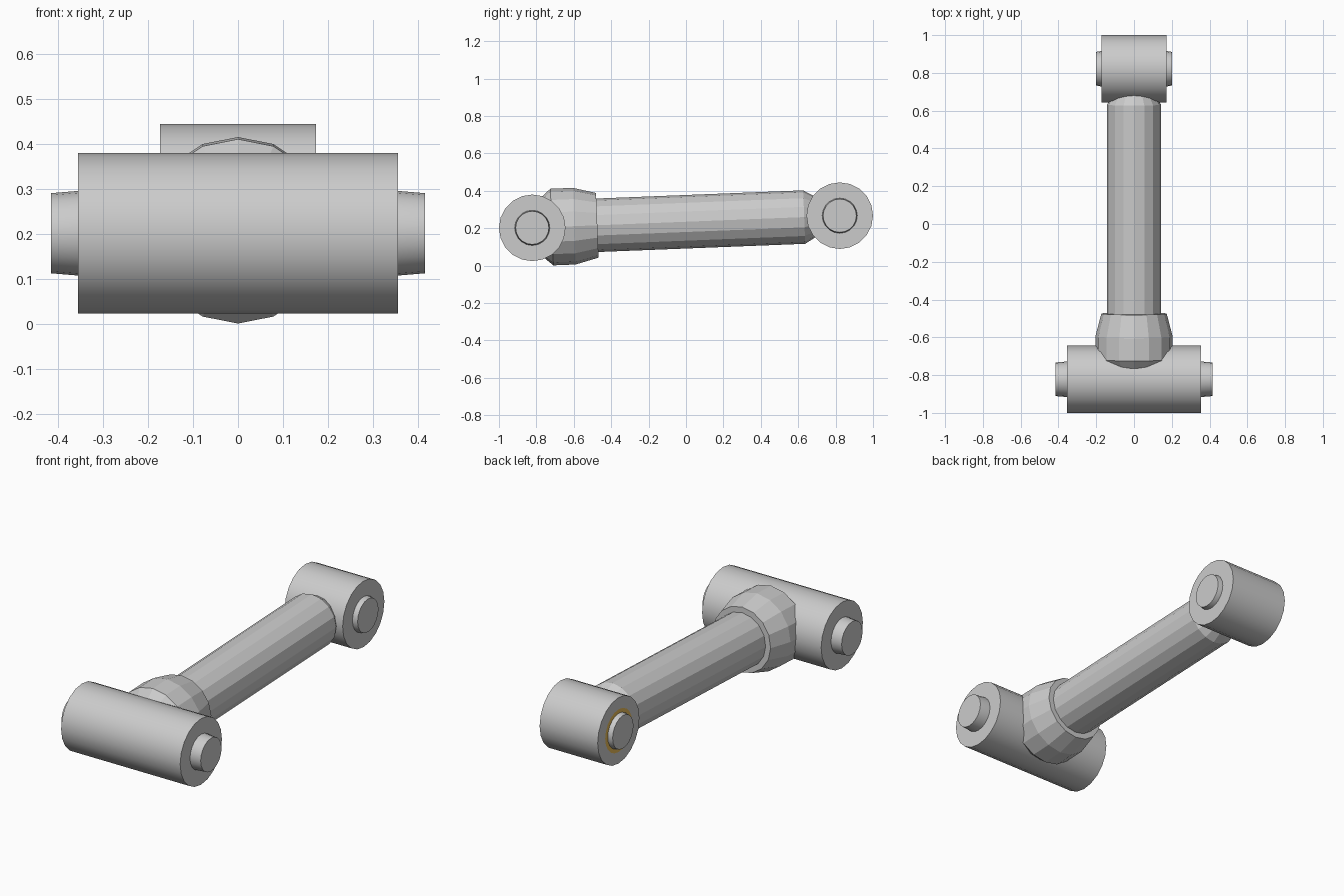
import bpy, bmesh
from math import cos, sin, pi, radians
from mathutils import Vector

if "Cube" in bpy.data.objects:
    bpy.data.objects.remove(bpy.data.objects["Cube"])

FRONT = Vector((0, -0.822, 0.202))
REAR = Vector((0, 0.822, 0.267))
ACROSS = Vector((1, 0, 0))
ALONG = (REAR - FRONT).normalized()


def lathe(name, origin, axis, profile, sides, smooth=True, cap=True):
    """Turn (distance along axis, radius) pairs around an axis."""
    side = Vector((0, 0, 1))
    side = (side - axis * side.dot(axis)).normalized()
    other = axis.cross(side)
    bm = bmesh.new()
    rings = []
    for t, r in profile:
        rings.append([bm.verts.new(origin + axis * t
                      + side * r * cos(2 * pi * i / sides)
                      + other * r * sin(2 * pi * i / sides)) for i in range(sides)])
    for a, b in zip(rings, rings[1:]):
        for i in range(sides):
            j = (i + 1) % sides
            bm.faces.new((a[i], a[j], b[j], b[i]))
    if cap:
        bm.faces.new(rings[0][::-1])
        bm.faces.new(rings[-1])
        bmesh.ops.recalc_face_normals(bm, faces=bm.faces)
    mesh = bpy.data.meshes.new(name)
    bm.to_mesh(mesh)
    bm.free()
    ob = bpy.data.objects.new(name, mesh)
    bpy.context.collection.objects.link(ob)
    if smooth:
        bpy.ops.object.select_all(action='DESELECT')
        ob.select_set(True)
        bpy.context.view_layer.objects.active = ob
        bpy.ops.object.shade_smooth_by_angle(angle=radians(30))
    return ob


# cross sleeves with slightly tapered pins through them
for label, centre, half, pin in (("front", FRONT, 0.355, 0.415),
                                 ("rear", REAR, 0.173, 0.20)):
    lathe(label + "_sleeve", centre, ACROSS,
          [(-half, 0.178), (half, 0.178)], 20)
    lathe(label + "_pin", centre, ACROSS,
          [(-pin, 0.089), (-half, 0.094), (half, 0.094), (pin, 0.089)], 20)

# connecting rod, narrowing where it enters the rear sleeve
lathe("connecting_rod", FRONT, ALONG,
      [(0.25, 0.143), (1.455, 0.143), (1.52, 0.105)], 16, smooth=False)

# swollen collar at the front joint
lathe("collar", FRONT, ALONG,
      [(0.03, 0.12), (0.065, 0.17), (0.105, 0.205), (0.225, 0.205), (0.348, 0.173)],
      16, smooth=False)

# coloured bushing ring on the left end of the rear sleeve
bushing = lathe("bushing_ring", REAR, -ACROSS,
                [(0.174, 0.115), (0.1745, 0.092)], 20, smooth=False, cap=False)
mat = bpy.data.materials.new("bushing_amber")
mat.diffuse_color = (0.8, 0.5, 0.1, 1)
mat.use_nodes = True
mat.node_tree.nodes["Principled BSDF"].inputs["Base Color"].default_value = mat.diffuse_color
bushing.data.materials.append(mat)
